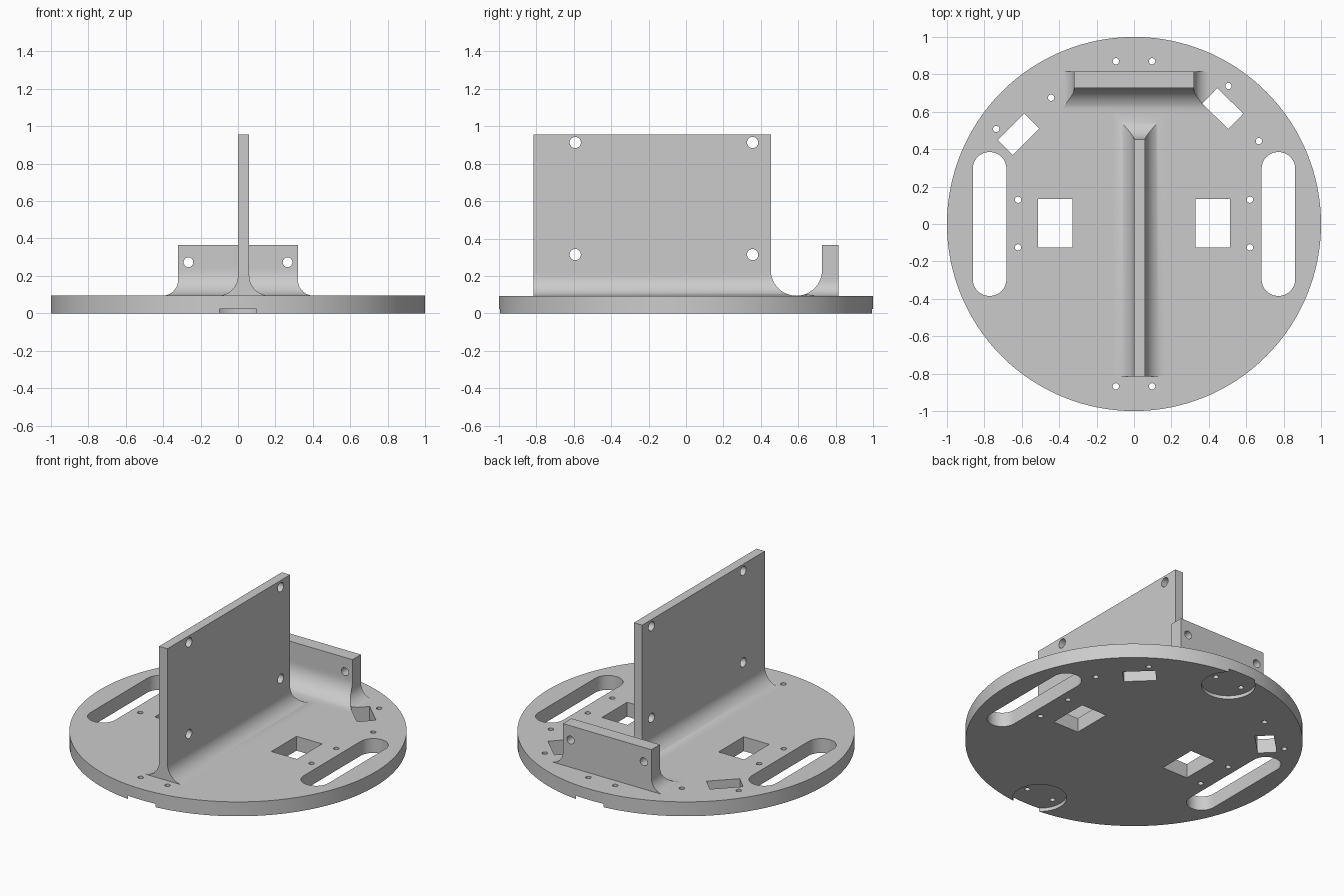
import bpy
import bmesh
from math import sin, cos, pi, radians, sqrt
from mathutils import Matrix, Vector

cube = bpy.data.objects.get("Cube")
if cube:
    bpy.data.objects.remove(cube, do_unlink=True)

TOP = 0.094          # upper face of the plate
FIN_TOP, BRACKET_TOP = 0.957, 0.366

grey = bpy.data.materials.new("plain grey")
grey.use_nodes = True
colour = (0.6, 0.6, 0.6, 1)
grey.diffuse_color = colour
grey.node_tree.nodes["Principled BSDF"].inputs["Base Color"].default_value = colour


def make(name, bm):
    bmesh.ops.recalc_face_normals(bm, faces=bm.faces)
    mesh = bpy.data.meshes.new(name)
    bm.to_mesh(mesh)
    bm.free()
    ob = bpy.data.objects.new(name, mesh)
    bpy.context.collection.objects.link(ob)
    mesh.materials.append(grey)
    return ob


def loft(name, rings):
    """Closed solid through equal-sized loops of points."""
    bm = bmesh.new()
    loops = [[bm.verts.new(p) for p in ring] for ring in rings]
    n = len(loops[0])
    for low, high in zip(loops, loops[1:]):
        for i in range(n):
            j = (i + 1) % n
            bm.faces.new((low[i], low[j], high[j], high[i]))
    bm.faces.new(loops[0])
    bm.faces.new(loops[-1])
    return make(name, bm)


def prism(name, outline, z0, z1):
    return loft(name, [[(x, y, z) for x, y in outline] for z in (z0, z1)])


def circle(x, y, r, n=32):
    return [(x + r * cos(2 * pi * i / n), y + r * sin(2 * pi * i / n)) for i in range(n)]


def slot(x, r, half, n=16):
    upper = [(x + r * cos(pi * i / n), half + r * sin(pi * i / n)) for i in range(n + 1)]
    lower = [(2 * x - a, -b) for a, b in upper]
    return upper + lower


def rectangle(x, y, w, h, angle=0):
    rot = Matrix.Rotation(radians(angle), 2)
    corners = [(-w, -h), (w, -h), (w, h), (-w, h)]
    return [tuple(Vector((x, y)) + rot @ Vector((a / 2, b / 2))) for a, b in corners]


def filleted_wall(name, x0, x1, y0, y1, top, radii, steps=14):
    """Upright wall whose foot flares into the plate; radii = left, right, front, back."""
    biggest = max(radii)

    def flare(r, h):
        return 0 if h >= r else r - sqrt(r * r - (r - h) ** 2)

    heights = [biggest * (1 - cos(pi / 2 * i / steps)) for i in range(steps + 1)]
    levels = [(TOP - 0.006, 0)] + [(TOP + h, h) for h in heights] + [(top, biggest)]
    rings = []
    for z, h in levels:
        a, b, c, d = [flare(r, h) for r in radii]
        rings.append([(x0 - a, y0 - c, z), (x1 + b, y0 - c, z),
                      (x1 + b, y1 + d, z), (x0 - a, y1 + d, z)])
    return loft(name, rings)


def cut(target, cutters):
    for c in cutters:
        mod = target.modifiers.new("cut", 'BOOLEAN')
        mod.operation = 'DIFFERENCE'
        mod.solver = 'EXACT'
        mod.object = c
    bpy.context.view_layer.update()
    graph = bpy.context.evaluated_depsgraph_get()
    mesh = bpy.data.meshes.new_from_object(target.evaluated_get(graph))
    target.modifiers.clear()
    target.data = mesh


def drill(outline, z0=-0.1, z1=0.3):
    return prism("cutter", outline, z0, z1)


def cross_hole(axis, along, z, r):
    """Horizontal round cutter through a wall."""
    ob = prism("cutter", circle(0, 0, r), -1.2, 1.2)
    if axis == 'X':
        ob.data.transform(Matrix.Translation((0, along, z)) @ Matrix.Rotation(pi / 2, 4, 'Y'))
    else:
        ob.data.transform(Matrix.Translation((along, 0, z)) @ Matrix.Rotation(pi / 2, 4, 'X'))
    return ob


# Main parts
plate = prism("base_plate", circle(0, 0, 1, 128), 0, TOP)
fin = filleted_wall("upright_fin", 0, 0.06, -0.815, 0.453, FIN_TOP, (0.108, 0.108, 0, 0.137))
bracket = filleted_wall("rear_bracket", -0.32, 0.32, 0.727, 0.815, BRACKET_TOP,
                        (0.085, 0.085, 0.137, 0))

# Openings through the plate
openings = []
for s in (-1, 1):
    openings.append(drill(slot(s * 0.772, 0.09, 0.295)))
    openings.append(drill(rectangle(s * 0.422, 0.004, 0.185, 0.26)))
    for y in (-0.125, 0.13):
        openings.append(drill(circle(s * 0.62, y, 0.017, 20)))
    for y in (-0.868, 0.87):
        openings.append(drill(circle(s * 0.097, y, 0.017, 20)))
for x, y in ((-0.443, 0.675), (-0.737, 0.508), (0.505, 0.738), (0.668, 0.443)):
    openings.append(drill(circle(x, y, 0.017, 20)))
angled = [drill(rectangle(-0.617, 0.48, 0.2, 0.113, 45)),
          drill(rectangle(0.475, 0.617, 0.195, 0.115, -44))]

# Shallow round pockets under the front and back rim
pockets = [drill(circle(0, s * 0.87, 0.16, 48), -0.1, 0.022) for s in (-1, 1)]

# Mounting holes in the walls
fin_holes = [cross_hole('X', y, z, 0.03) for y in (-0.592, 0.356) for z in (0.314, 0.913)]
bracket_holes = [cross_hole('Y', x, 0.273, 0.026) for x in (-0.265, 0.265)]

cut(plate, pockets + openings + angled)
cut(fin, fin_holes)
cut(bracket, bracket_holes + angled)
for c in pockets + openings + angled + fin_holes + bracket_holes:
    bpy.data.objects.remove(c, do_unlink=True)

# Smooth curves, crisp edges
bpy.ops.object.select_all(action='DESELECT')
for ob in (plate, fin, bracket):
    ob.select_set(True)
bpy.context.view_layer.objects.active = plate
bpy.ops.object.shade_smooth_by_angle(angle=radians(25))
